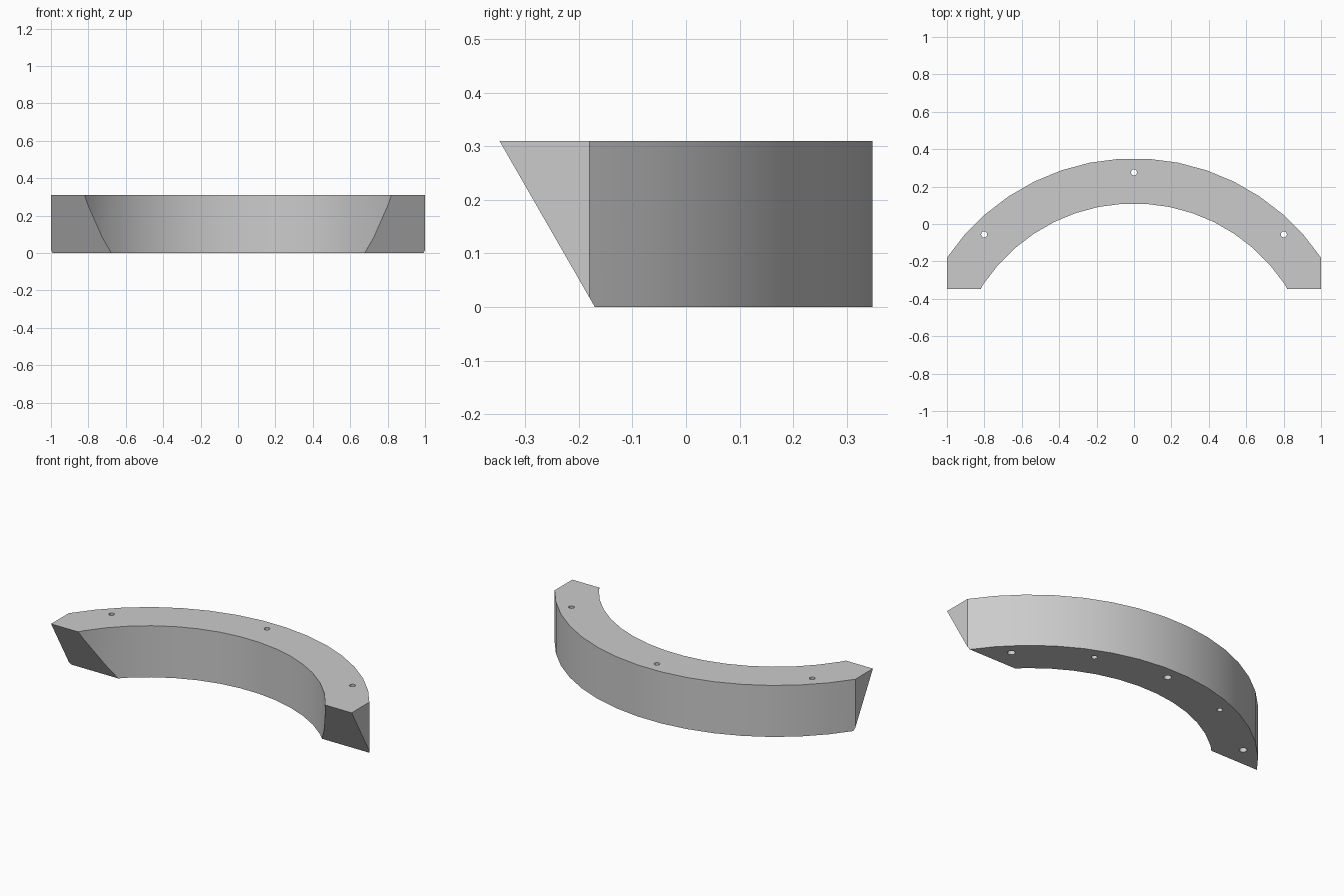
import bpy, bmesh
from math import sin, cos, radians
from mathutils import Vector

cube = bpy.data.objects.get("Cube")
if cube:
    bpy.data.objects.remove(cube, do_unlink=True)

HEIGHT = 0.31
OUTER, INNER, HOLE_RING = 1.208, 0.967, 1.133
CENTRE_Y = -0.857
STEP = 7.5

grey = bpy.data.materials.new("light grey")
grey.use_nodes = True
grey.diffuse_color = (0.6, 0.6, 0.6, 1)
grey.node_tree.nodes["Principled BSDF"].inputs["Base Color"].default_value = (0.6, 0.6, 0.6, 1)


def arc_point(radius, degrees, z=0.0):
    a = radians(degrees)
    return Vector((radius * sin(a), CENTRE_Y + radius * cos(a), z))


def finish(name, bm):
    bmesh.ops.recalc_face_normals(bm, faces=bm.faces)
    mesh = bpy.data.meshes.new(name)
    bm.to_mesh(mesh)
    bm.free()
    mesh.materials.append(grey)
    obj = bpy.data.objects.new(name, mesh)
    bpy.context.collection.objects.link(obj)
    return obj


def cut(bm, point, normal):
    """Slice away everything on the normal side and cap the opening."""
    geom = bm.verts[:] + bm.edges[:] + bm.faces[:]
    res = bmesh.ops.bisect_plane(bm, geom=geom, plane_co=point, plane_no=normal, clear_outer=True)
    edges = [e for e in res["geom_cut"] if isinstance(e, bmesh.types.BMEdge)]
    bmesh.ops.contextual_create(bm, geom=edges)


def drill(name, holes):
    """Cylinders given as (angle, radius, bottom, top)."""
    bm = bmesh.new()
    for angle, radius, low, high in holes:
        made = bmesh.ops.create_cone(bm, cap_ends=True, segments=24, radius1=radius,
                                     radius2=radius, depth=high - low)
        bmesh.ops.translate(bm, verts=made["verts"],
                            vec=arc_point(HOLE_RING, angle, (low + high) / 2))
    return finish(name, bm)


# Curved body: arc outline extruded upward
bm = bmesh.new()
angles = [STEP * (i + 0.5) for i in range(-10, 10)]
outline = [arc_point(OUTER, a) for a in angles] + [arc_point(INNER, a) for a in reversed(angles)]
base = bm.faces.new([bm.verts.new(p) for p in outline])
raised = bmesh.ops.extrude_face_region(bm, geom=[base])
bmesh.ops.translate(bm, verts=[v for v in raised["geom"] if isinstance(v, bmesh.types.BMVert)],
                    vec=(0, 0, HEIGHT))

# Flat sides and the sloping front ends
for side in (-1, 1):
    cut(bm, (side, 0, 0), (side, 0, 0))
cut(bm, (0, -0.17, 0), (0, -HEIGHT, -0.178))
body = finish("curved_body", bm)

# Through holes, blind pilot holes and wider recesses on the underside
cutters = [
    drill("bolt_holes", [(a, 0.016, -0.1, HEIGHT + 0.1) for a in (-45, 0, 45)]
          + [(a, 0.016, -0.1, 0.15) for a in (-22.5, 22.5)]),
    drill("bolt_recesses", [(a, 0.021, -0.1, 0.1) for a in (-45, 0, 45)]),
]
bpy.ops.object.select_all(action='DESELECT')
body.select_set(True)
bpy.context.view_layer.objects.active = body
for cutter in cutters:
    mod = body.modifiers.new(cutter.name, 'BOOLEAN')
    mod.operation = 'DIFFERENCE'
    mod.solver = 'EXACT'
    mod.object = cutter
    bpy.ops.object.modifier_apply(modifier=mod.name)
for cutter in cutters:
    bpy.data.objects.remove(cutter, do_unlink=True)

bpy.ops.object.shade_smooth_by_angle(angle=radians(30))
